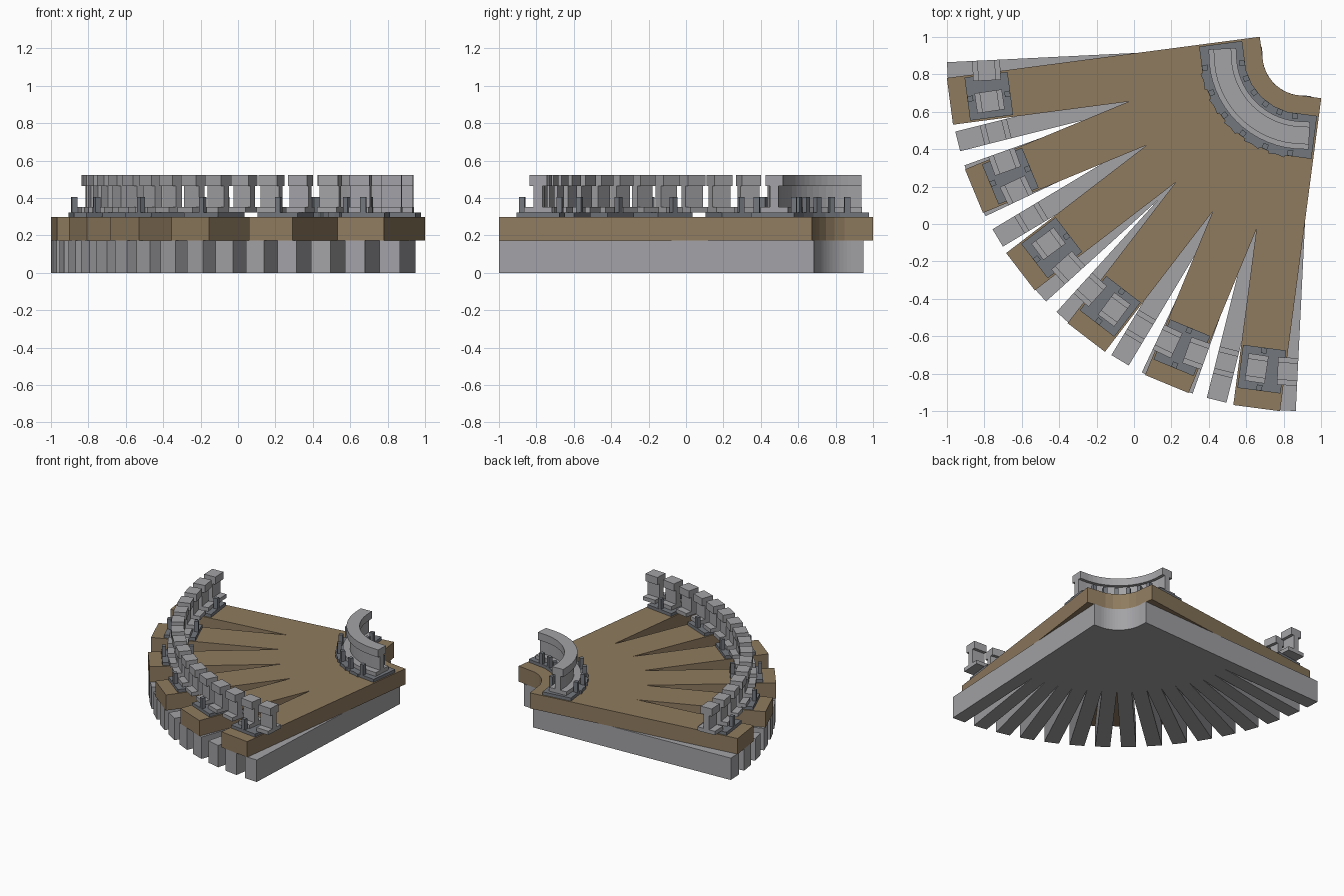
import bpy, bmesh
from math import sin, cos, radians

if "Cube" in bpy.data.objects:
    bpy.data.objects.remove(bpy.data.objects["Cube"])

C = 0.9045            # centre of the bend lies at (C, C)
R_IN, R_OUT = 0.2175, 1.905
RAILS = {"inner": 0.43, "outer": 1.695}
N_TIES, N_BARS = 6, 16
HW_TIE, HW_BAR = 0.126, 0.054


def material(name, rgb):
    m = bpy.data.materials.new(name)
    m.diffuse_color = (*rgb, 1)
    m.use_nodes = True
    m.node_tree.nodes["Principled BSDF"].inputs["Base Color"].default_value = m.diffuse_color
    return m


STONE = material("light_grey", (0.366, 0.361, 0.38))
WOOD = material("brown_wood", (0.275, 0.198, 0.115))
METAL = material("dark_grey", (0.174, 0.188, 0.208))


def polar(deg, a, b=0.0):
    """Point at radius a and sideways offset b along the spoke at this angle."""
    t = radians(deg)
    return (C - a * cos(t) + b * sin(t), C - a * sin(t) - b * cos(t))


def add_prism(bm, pts, z0, z1):
    lo = [bm.verts.new((x, y, z0)) for x, y in pts]
    hi = [bm.verts.new((x, y, z1)) for x, y in pts]
    n = len(pts)
    bm.faces.new(lo[::-1])
    bm.faces.new(hi)
    for i in range(n):
        j = (i + 1) % n
        bm.faces.new((lo[i], lo[j], hi[j], hi[i]))


def finish(bm, name, mat):
    bmesh.ops.recalc_face_normals(bm, faces=bm.faces)
    me = bpy.data.meshes.new(name)
    bm.to_mesh(me)
    bm.free()
    me.materials.append(mat)
    bpy.context.collection.objects.link(bpy.data.objects.new(name, me))


def fan_outline(n, hw, r0, r1):
    """Outline of n equal-width spokes merged together around the bend."""
    step = 90 / n
    h = radians(step / 2)
    ang = [(i + 0.5) * step for i in range(n)]
    pts = [polar(ang[0], r0, -hw)]
    pts += [polar(i * step, r0 / cos(h)) for i in range(1, n)]
    pts.append(polar(ang[-1], r0, hw))
    notch = hw / sin(h)
    if notch > r1:                      # spokes overlap fully: plain arc
        pts.append(polar(ang[-1], r1, hw))
        pts += [polar(i * step, r1 / cos(h)) for i in range(n - 1, 0, -1)]
        pts.append(polar(ang[0], r1, -hw))
    else:                               # comb-like outer edge
        for i in reversed(range(n)):
            pts += [polar(ang[i], r1, hw), polar(ang[i], r1, -hw)]
            if i:
                pts.append(polar(i * step, notch))
    return pts


def fan(name, mat, n, hw, r0, r1, z0, z1):
    bm = bmesh.new()
    add_prism(bm, fan_outline(n, hw, r0, r1), z0, z1)
    finish(bm, name, mat)


def spoke_blocks(name, mat, n, hw, spans, z0, z1):
    """One block per spoke for every radial span."""
    bm = bmesh.new()
    for i in range(n):
        a = (i + 0.5) * 90 / n
        for r0, r1 in spans:
            add_prism(bm, [polar(a, r0, -hw), polar(a, r0, hw),
                           polar(a, r1, hw), polar(a, r1, -hw)], z0, z1)
    finish(bm, name, mat)


# Stone bed and wooden ties
fan("stone_bed", STONE, N_BARS, HW_BAR, R_IN, R_OUT - 0.001, 0.0, 0.174)
fan("wooden_ties", WOOD, N_TIES, HW_TIE, R_IN, R_OUT, 0.174, 0.298)

# Rail sections: half width, bottom, top
PROFILE = {"foot": (0.074, 0.323, 0.353),
           "web": (0.023, 0.353, 0.465),
           "head": (0.047, 0.465, 0.524)}
for part, (w, z0, z1) in PROFILE.items():
    r = RAILS["inner"]
    fan("inner_rail_" + part, STONE, N_BARS, HW_BAR, r - w, r + w, z0, z1)
    r = RAILS["outer"]
    spoke_blocks("outer_rail_" + part, STONE, N_BARS, HW_BAR,
                 [(r - w, r + w)], z0, z1)

# Tie plates and clips under both rails
for side, r in RAILS.items():
    spoke_blocks(side + "_tie_plates", METAL, N_TIES, 0.116,
                 [(r - 0.116, r + 0.116)], 0.298, 0.323)
    spoke_blocks(side + "_rail_clips", METAL, N_TIES, 0.015,
                 [(r + s * 0.1 - 0.015, r + s * 0.1 + 0.015) for s in (-1, 1)],
                 0.323, 0.405)
